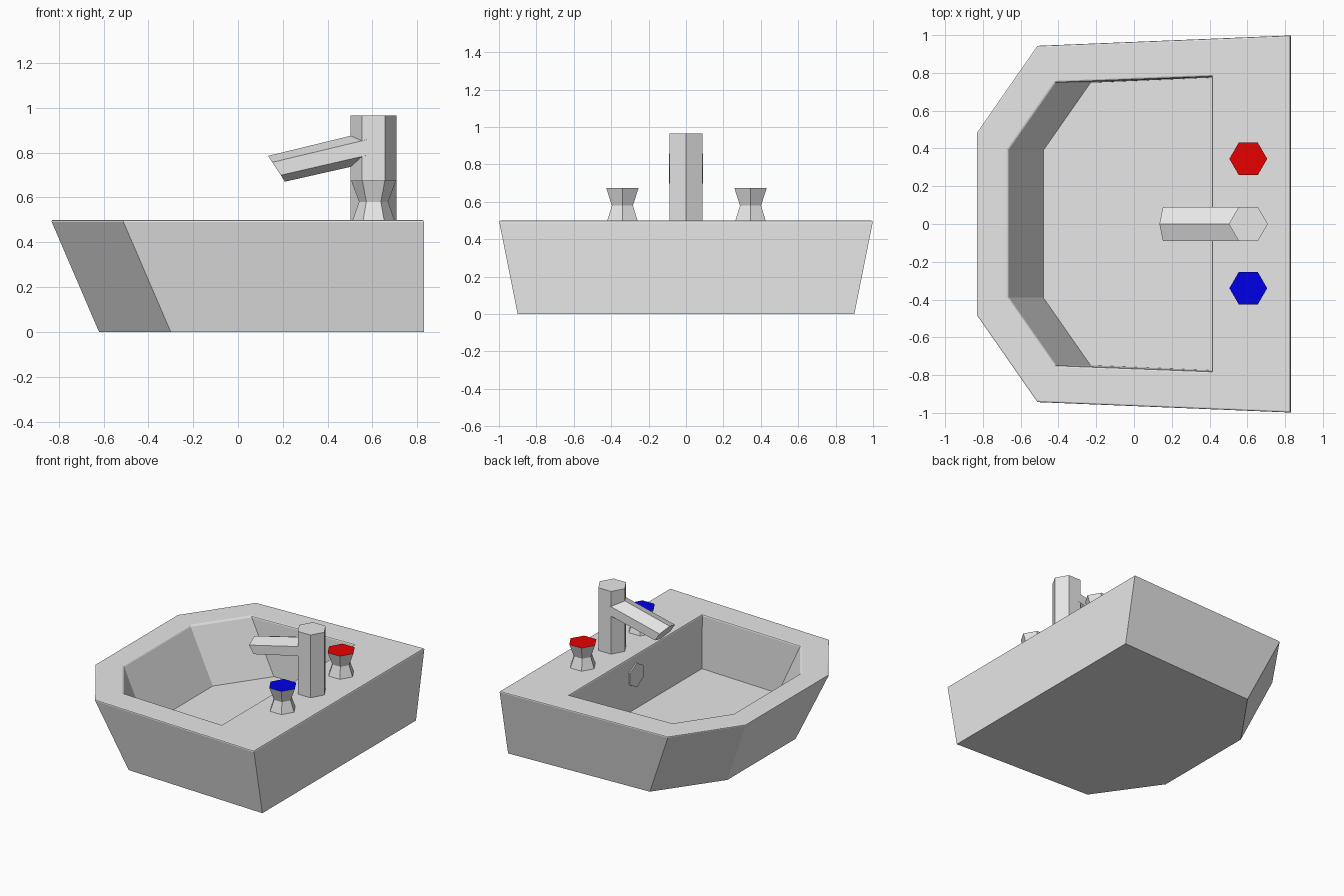
import bpy, bmesh
from math import sin, cos, tau
from mathutils import Vector

cube = bpy.data.objects.get("Cube")
if cube:
    bpy.data.objects.remove(cube)


def material(name, rgb):
    m = bpy.data.materials.new(name)
    m.use_nodes = True
    m.diffuse_color = (*rgb, 1)
    bsdf = next(n for n in m.node_tree.nodes if n.type == 'BSDF_PRINCIPLED')
    bsdf.inputs["Base Color"].default_value = (*rgb, 1)
    return m


GREY = material("light_grey", (0.8, 0.8, 0.8))
RED = material("hot_red", (0.9, 0, 0))
BLUE = material("cold_blue", (0, 0, 0.9))


def loft(name, rings, mats=(GREY,), bevel_rings=(), bevel=0.0):
    """Skin a stack of closed rings, capping both ends; the last cap uses the last material."""
    bm = bmesh.new()
    loops = [[bm.verts.new(p) for p in ring] for ring in rings]
    n = len(rings[0])
    for a, b in zip(loops, loops[1:]):
        for i in range(n):
            j = (i + 1) % n
            bm.faces.new((a[i], a[j], b[j], b[i]))
    bm.faces.new(loops[0][::-1])
    bm.faces.new(loops[-1]).material_index = len(mats) - 1
    bmesh.ops.recalc_face_normals(bm, faces=bm.faces)
    edges = [bm.edges.get((loops[r][i], loops[r][(i + 1) % n]))
             for r in bevel_rings for i in range(n)]
    if edges:
        bmesh.ops.bevel(bm, geom=edges, offset=bevel, segments=2,
                        profile=0.5, affect='EDGES')
    me = bpy.data.meshes.new(name)
    bm.to_mesh(me)
    bm.free()
    for m in mats:
        me.materials.append(m)
    ob = bpy.data.objects.new(name, me)
    bpy.context.collection.objects.link(ob)
    return ob


def outline(half, z):
    """Six-cornered basin plan from its three +y corners, mirrored in y."""
    return [(x, y, z) for x, y in half] + [(x, -y, z) for x, y in reversed(half)]


def hexagon(centre, u, v):
    """Hexagon with its first corner along u."""
    c, u, v = Vector(centre), Vector(u), Vector(v)
    return [c + u * cos(i * tau / 6) + v * sin(i * tau / 6) for i in range(6)]


def flat_hexagon(y, z, r):
    return hexagon((0.605, y, z), (r, 0, 0), (0, r, 0))


# Basin: outer walls, rim and sunken bowl
loft("basin", [
    outline([(0.83, 0.9), (-0.30, 0.853), (-0.62, 0.40)], 0),
    outline([(0.83, 1.0), (-0.515, 0.945), (-0.835, 0.485)], 0.5),
    outline([(0.412, 0.78), (-0.415, 0.748), (-0.665, 0.39)], 0.5),
    outline([(0.412, 0.775), (-0.23, 0.748), (-0.48, 0.39)], 0.1),
], bevel_rings=(1, 2), bevel=0.01)

# Overflow plate on the back wall of the bowl
loft("overflow_plate", [hexagon((x, 0, 0.35), (0, 0, 0.09), (0, 0.09, 0))
                        for x in (0.415, 0.403)])

# Tap post and sloping spout
loft("tap_post", [flat_hexagon(0, z, 0.103) for z in (0.495, 0.965)])
loft("tap_spout", [
    hexagon((0.58, 0, 0.824), (0, 0, 0.07), (0, 0.104, 0)),
    hexagon((0.172, 0, 0.728), (-0.0375, 0, 0.0575), (0, 0.104, 0)),
])

# Waisted knobs with coloured tops
for name, y, colour in (("hot_knob", 0.345, RED), ("cold_knob", -0.34, BLUE)):
    loft(name, [flat_hexagon(y, z, r) for z, r in
                ((0.495, 0.095), (0.58, 0.065), (0.675, 0.1))], (GREY, colour))
